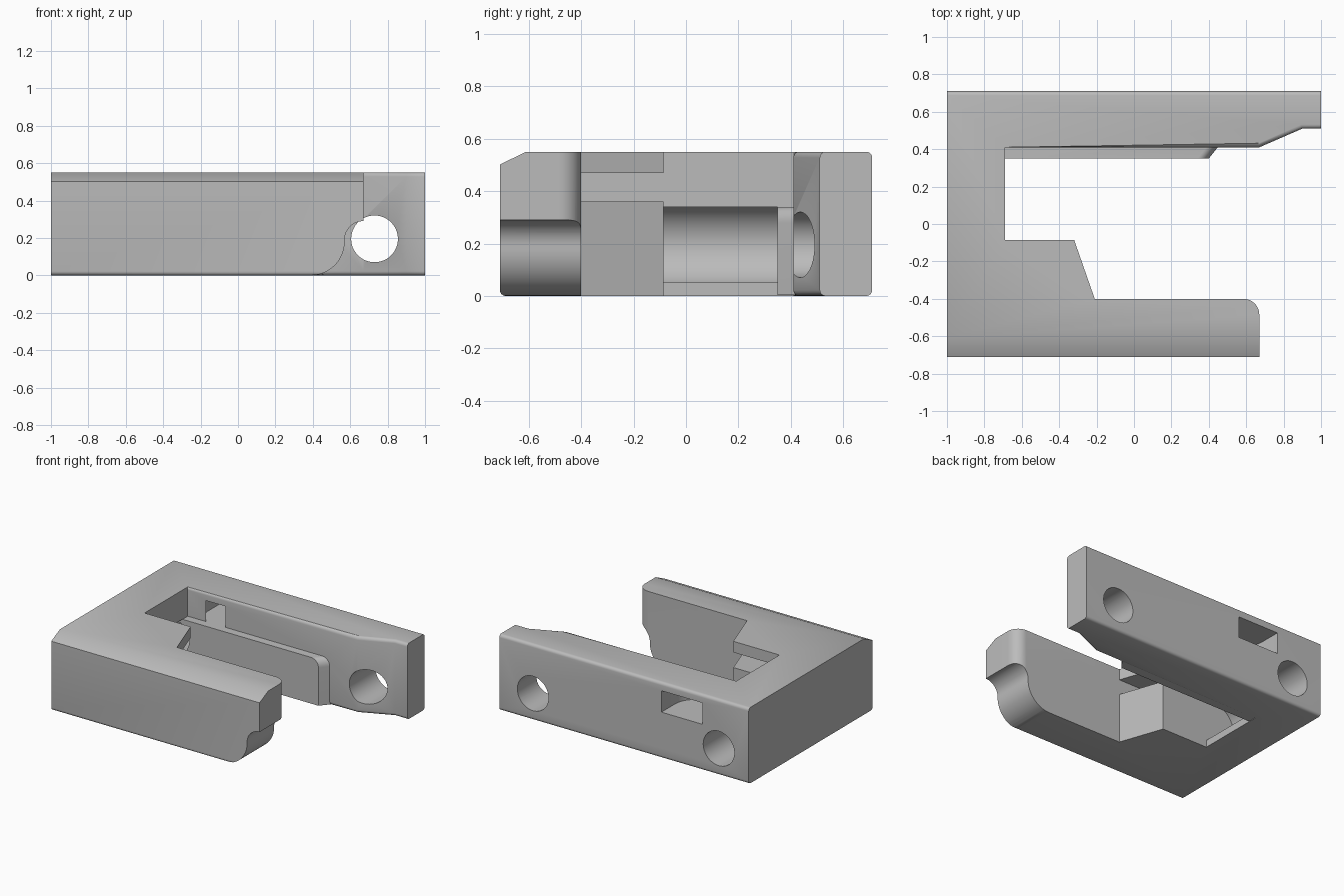
import bpy, bmesh, math

if "Cube" in bpy.data.objects:
    bpy.data.objects.remove(bpy.data.objects["Cube"])

H = 0.55
grey = bpy.data.materials.new("mid_grey")
grey.diffuse_color = (0.5, 0.5, 0.5, 1)
grey.use_nodes = True
grey.node_tree.nodes["Principled BSDF"].inputs["Base Color"].default_value = grey.diffuse_color


def arc(cx, cy, r, a0, a1, n=12):
    return [(cx + r * math.cos(math.radians(a0 + (a1 - a0) * i / n)),
             cy + r * math.sin(math.radians(a0 + (a1 - a0) * i / n))) for i in range(n + 1)]


def prism(name, pts, lo, hi, axis="z", bevel=None):
    """Extrude a 2D outline along an axis (x: pts are yz, y: pts are xz, z: pts are xy)."""
    place = {"x": lambda p, t: (t, p[0], p[1]),
             "y": lambda p, t: (p[0], t, p[1]),
             "z": lambda p, t: (p[0], p[1], t)}[axis]
    bm = bmesh.new()
    rings = [[bm.verts.new(place(p, t)) for p in pts] for t in (lo, hi)]
    n = len(pts)
    bm.faces.new(rings[0])
    bm.faces.new(rings[1])
    for i in range(n):
        j = (i + 1) % n
        bm.faces.new((rings[0][i], rings[0][j], rings[1][j], rings[1][i]))
    bmesh.ops.recalc_face_normals(bm, faces=bm.faces[:])
    if bevel:
        edges = [e for e in bm.edges if bevel(e)]
        bmesh.ops.bevel(bm, geom=edges, offset=0.022, segments=4, profile=0.5, affect='EDGES')
    me = bpy.data.meshes.new(name)
    bm.to_mesh(me)
    bm.free()
    ob = bpy.data.objects.new(name, me)
    bpy.context.collection.objects.link(ob)
    me.materials.append(grey)
    return ob


def combine(target, other, op):
    """Apply a boolean and discard the helper."""
    other.hide_render = True
    m = target.modifiers.new("bool", 'BOOLEAN')
    m.operation, m.object, m.solver = op, other, 'EXACT'
    bpy.context.view_layer.objects.active = target
    bpy.ops.object.modifier_apply(modifier=m.name)
    bpy.data.objects.remove(other)


# Long horizontal edges of the arms that carry a small round
def rounded(e):
    a, b = e.verts[0].co, e.verts[1].co
    if abs(a.z - b.z) > 1e-4 or abs(a.x - b.x) < 0.05:
        return False
    y = (a.y + b.y) / 2
    return y > 0.4 or (a.z < 0.01 and y < -0.39 and abs(a.y - b.y) < 0.01)


# Hooked body seen from above
outline = ([(-1, -0.71), (0.67, -0.71)] + arc(0.585, -0.485, 0.085, 0, 90, 10) +
           [(-0.21, -0.40), (-0.32, -0.085), (-0.69, -0.085), (-0.69, 0.41),
            (0.67, 0.41), (0.90, 0.51), (1, 0.51), (1, 0.71), (-1, 0.71)])
body = prism("bracket_body", outline, 0, H, "z", rounded)

# Sloped top edge of the front arm
combine(body, prism("slope_cut", [(-0.75, 0.482), (-0.61, H), (-0.61, 0.7), (-0.75, 0.7)],
                    -1.1, 0.8, "x"), 'DIFFERENCE')

# S-curved underside at the front arm tip
s_curve = arc(0.39, 0.18, 0.18, -90, 0) + arc(0.67, 0.19, 0.10, 180, 90)
combine(body, prism("tip_cut", [(0.39, -0.1)] + s_curve + [(0.8, 0.29), (0.8, -0.1)],
                    -0.8, -0.2, "y"), 'DIFFERENCE')

# Slot through the wedge block, its upper lip rounded underneath
slot = [(-0.69, 0.36), (0.0, 0.36), (0.0, 0.53), (-0.235, 0.53)] + \
    arc(-0.36, 0.53, 0.06, 0, -90, 8) + [(-0.69, 0.47)]
slot = [(-0.69, 0.36), (0.0, 0.36), (0.0, 0.47), (-0.69, 0.47)]
combine(body, prism("slot_cut", slot, -0.40, 0.1, "y"), 'DIFFERENCE')

# Guide rail inside the back arm, with a slanted and rounded end
rail_pts = [(-0.75, 0.003), (0.45, 0.003)] + arc(0.39, 0.278, 0.06, 0, 90, 8) + [(-0.75, 0.338)]
rail = prism("guide_rail", rail_pts, 0.35, 0.45, "y")
for v in rail.data.vertices:
    if v.co.x > 0 and v.co.y < 0.4:
        v.co.x -= 0.05
    elif v.co.x > 0:
        v.co.x += 0.03
combine(body, rail, 'UNION')

# Long bore along the left wall, end hole and tip hole
for x, r, y0, y1 in ((-0.76, 0.16, -0.085, 0.35), (-0.76, 0.125, 0.2, 0.8), (0.73, 0.125, 0.3, 0.8)):
    ring = arc(x, 0.195, r, 0, 360, 48)[:-1]
    combine(body, prism("bore_cut", ring, y0, y1, "y"), 'DIFFERENCE')

# Round-ended pocket from the back, just breaking through to the inside
pocket = [(-0.30, 0.8), (-0.63, 0.8)] + arc(-0.465, 0.555, 0.165, 180, 360, 24)
combine(body, prism("pocket_cut", pocket, 0.335, 0.49, "z"), 'DIFFERENCE')

# Smooth the rounds, keep the crisp edges
bpy.ops.object.select_all(action='DESELECT')
body.select_set(True)
bpy.context.view_layer.objects.active = body
bpy.ops.object.shade_smooth_by_angle(angle=math.radians(30))
